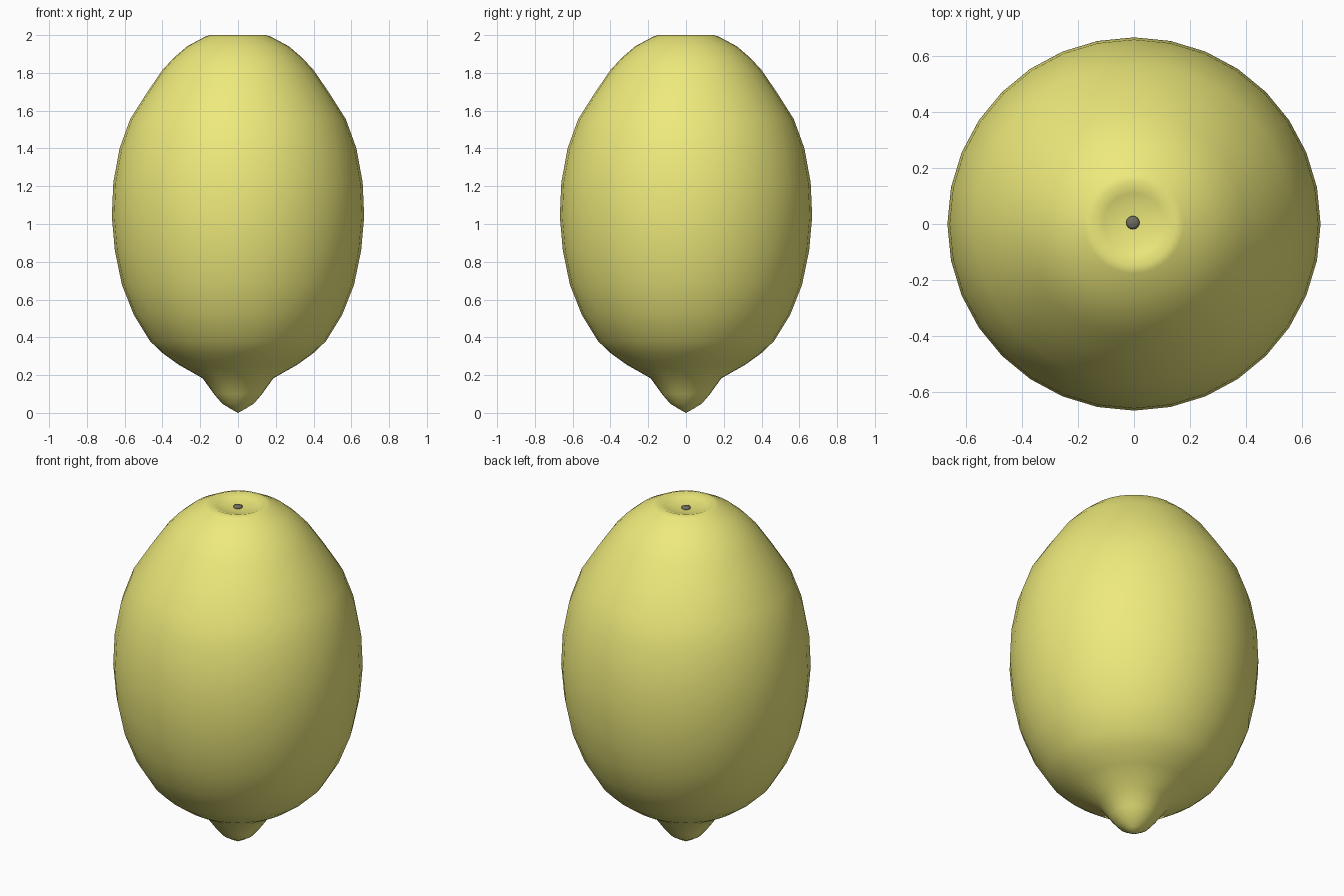
import bpy, bmesh, math

if "Cube" in bpy.data.objects:
    bpy.data.objects.remove(bpy.data.objects["Cube"])

SIDES = 32


def material(name, color):
    m = bpy.data.materials.new(name)
    m.diffuse_color = (*color, 1)
    m.use_nodes = True
    m.node_tree.nodes["Principled BSDF"].inputs["Base Color"].default_value = m.diffuse_color
    return m


def lathe(name, profile, sides, mat, offset=(0, 0)):
    """Spin a (radius, z) profile about z, smooth shaded; both ends are poles."""
    bm = bmesh.new()
    ox, oy = offset
    rings = []
    for r, z in profile:
        n = 1 if r == 0 else sides
        rings.append([bm.verts.new((ox + r * math.cos(math.tau * i / sides),
                                    oy + r * math.sin(math.tau * i / sides), z))
                      for i in range(n)])
    for a, b in zip(rings, rings[1:]):
        for i in range(sides):
            j = (i + 1) % sides
            if len(a) == 1:
                bm.faces.new((a[0], b[j], b[i]))
            elif len(b) == 1:
                bm.faces.new((a[i], a[j], b[0]))
            else:
                bm.faces.new((a[i], a[j], b[j], b[i]))
    for f in bm.faces:
        f.smooth = True
    mesh = bpy.data.meshes.new(name)
    bm.to_mesh(mesh)
    bm.free()
    mesh.materials.append(mat)
    obj = bpy.data.objects.new(name, mesh)
    bpy.context.collection.objects.link(obj)
    return obj


# Lemon body: nipple at the bottom, rounded belly, shallow dimple on top
body = [(0, 0), (0.04, 0.022), (0.085, 0.05), (0.127, 0.10), (0.187, 0.183),
        (0.317, 0.257), (0.40, 0.317), (0.466, 0.38), (0.552, 0.52),
        (0.615, 0.68), (0.652, 0.86), (0.668, 1.04), (0.66, 1.22),
        (0.627, 1.40), (0.571, 1.555), (0.482, 1.695), (0.40, 1.815),
        (0.34, 1.88), (0.27, 1.94), (0.177, 1.99), (0.15, 2.0),
        (0.11, 1.985), (0.06, 1.973), (0, 1.97)]
lathe("lemon_body", body, SIDES, material("lemon_yellow", (0.85, 0.82, 0.2)))

# Small dark stem scar in the dimple
scar = [(0, 1.965), (0.024, 1.968), (0.024, 1.978), (0.015, 1.983), (0, 1.984)]
lathe("stem_scar", scar, 16, material("scar_brown", (0.16, 0.15, 0.11)), (-0.004, 0.005))
